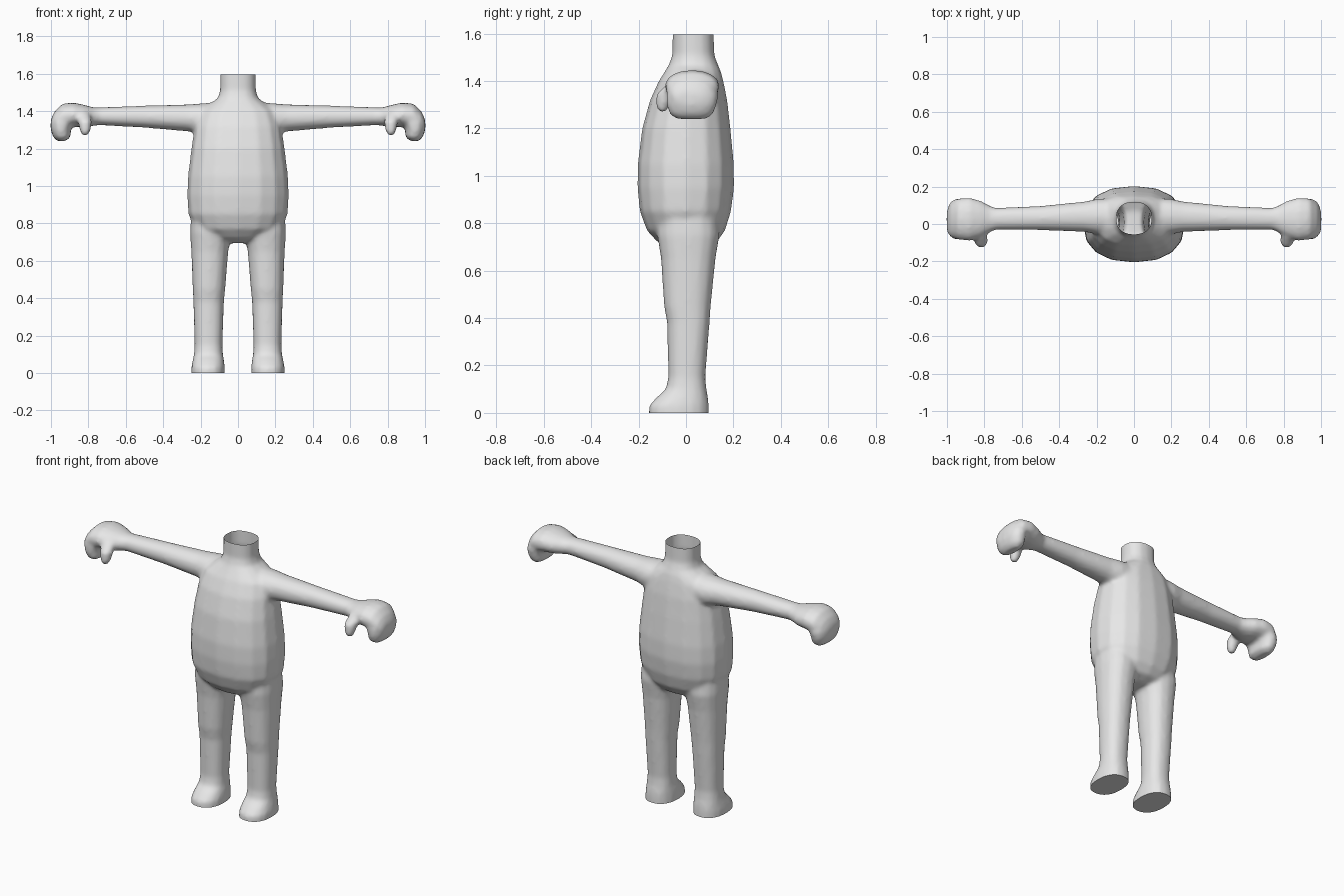
import bpy, bmesh, math
from mathutils import Vector

cube = bpy.data.objects.get("Cube")
if cube:
    bpy.data.objects.remove(cube, do_unlink=True)

grey = bpy.data.materials.new("plain grey")
grey.use_nodes = True
grey.diffuse_color = (0.8, 0.8, 0.8, 1)
grey.node_tree.nodes["Principled BSDF"].inputs["Base Color"].default_value = (0.8, 0.8, 0.8, 1)

SIDES = 16


def loft(bm, axis, stations, side=1, power=0.85):
    """Closed tube through rounded sections: (position, a min, a max, b min, b max)."""
    rings = []
    for t, a0, a1, b0, b1 in stations:
        ring = []
        for i in range(SIDES):
            ang = 2 * math.pi * i / SIDES
            c, s = math.cos(ang), math.sin(ang)
            a = (a0 + a1) / 2 + (a1 - a0) / 2 * math.copysign(abs(c) ** power, c)
            b = (b0 + b1) / 2 + (b1 - b0) / 2 * math.copysign(abs(s) ** power, s)
            x, y, z = (a, b, t) if axis == "z" else (t, a, b)
            ring.append(bm.verts.new((x * side, y, z)))
        rings.append(ring)
    faces = [bm.faces.new(rings[0]), bm.faces.new(rings[-1][::-1])]
    for low, high in zip(rings, rings[1:]):
        for i in range(SIDES):
            j = (i + 1) % SIDES
            faces.append(bm.faces.new((low[j], low[i], high[i], high[j])))
    bmesh.ops.recalc_face_normals(bm, faces=faces)


# Sections along z are (z, x min, x max, y min, y max)
torso = [(z, -w, w, y0, y1) for z, w, y0, y1 in (
    (0.695, 0.07, -0.06, 0.07), (0.72, 0.15, -0.12, 0.13),
    (0.77, 0.23, -0.165, 0.165), (0.85, 0.266, -0.195, 0.19),
    (0.95, 0.272, -0.205, 0.203), (1.05, 0.268, -0.204, 0.202),
    (1.2, 0.25, -0.185, 0.188), (1.32, 0.232, -0.152, 0.174),
    (1.40, 0.205, -0.115, 0.158), (1.44, 0.15, -0.09, 0.148),
    (1.47, 0.108, -0.072, 0.135), (1.51, 0.096, -0.058, 0.12),
    (1.65, 0.096, -0.056, 0.116))]
leg = [(-0.05, 0.07, 0.25, -0.157, 0.097), (0.03, 0.07, 0.25, -0.157, 0.097),
       (0.065, 0.074, 0.243, -0.125, 0.094), (0.1, 0.08, 0.236, -0.085, 0.087),
       (0.15, 0.083, 0.232, -0.075, 0.082), (0.38, 0.075, 0.239, -0.08, 0.1),
       (0.45, 0.068, 0.242, -0.093, 0.105), (0.65, 0.052, 0.25, -0.106, 0.125),
       (0.75, 0.035, 0.256, -0.122, 0.142), (0.87, 0.03, 0.25, -0.12, 0.13)]
# Sections along x are (x, y min, y max, z min, z max)
arm = [(0.08, -0.06, 0.14, 1.27, 1.45), (0.2, -0.055, 0.135, 1.275, 1.442),
       (0.26, -0.043, 0.121, 1.291, 1.437), (0.5, -0.033, 0.097, 1.312, 1.43),
       (0.74, -0.031, 0.086, 1.325, 1.421), (0.77, -0.045, 0.098, 1.322, 1.42),
       (0.82, -0.075, 0.125, 1.315, 1.434), (0.88, -0.09, 0.142, 1.315, 1.447),
       (0.94, -0.085, 0.138, 1.30, 1.44), (0.98, -0.07, 0.11, 1.29, 1.40),
       (1.0, -0.045, 0.075, 1.295, 1.36)]
curled_fingers = [(1.24, 0.925, 0.965, -0.04, 0.085), (1.26, 0.895, 0.988, -0.07, 0.115),
                  (1.30, 0.893, 1.002, -0.082, 0.13), (1.34, 0.88, 1.002, -0.085, 0.137),
                  (1.39, 0.87, 0.98, -0.07, 0.12)]
thumb = [(1.268, 0.805, 0.832, -0.116, -0.085), (1.295, 0.788, 0.846, -0.127, -0.068),
         (1.345, 0.78, 0.855, -0.126, -0.045), (1.39, 0.79, 0.87, -0.08, 0.0)]

bm = bmesh.new()
loft(bm, "z", torso)
for side in (1, -1):
    loft(bm, "z", leg, side)
    loft(bm, "x", arm, side, 0.95)
    loft(bm, "z", curled_fingers, side)
    loft(bm, "z", thumb, side, 1)

mesh = bpy.data.meshes.new("body")
bm.to_mesh(mesh)
bm.free()
body = bpy.data.objects.new("body", mesh)
bpy.context.collection.objects.link(body)
bpy.ops.object.select_all(action="DESELECT")
bpy.context.view_layer.objects.active = body
body.select_set(True)

# Fuse the limbs into one skin and soften the joins
fuse = body.modifiers.new("fuse", "REMESH")
fuse.mode = "VOXEL"
fuse.voxel_size = 0.011
soften = body.modifiers.new("soften", "SMOOTH")
soften.factor = 0.5
soften.iterations = 8
for name in ("fuse", "soften"):
    bpy.ops.object.modifier_apply(modifier=name)


def trim(bm, height, normal):
    """Cut away everything past a level plane and return the new rim edges."""
    cut = bmesh.ops.bisect_plane(
        bm, geom=bm.verts[:] + bm.edges[:] + bm.faces[:], dist=1e-5,
        plane_co=Vector((0, 0, height)), plane_no=Vector(normal), clear_outer=True)
    return [e for e in cut["geom_cut"] if isinstance(e, bmesh.types.BMEdge)]


# Flat soles and an open neck
bm = bmesh.new()
bm.from_mesh(body.data)
bmesh.ops.holes_fill(bm, edges=trim(bm, 0, (0, 0, -1)), sides=0)
trim(bm, 1.597, (0, 0, 1))
bm.to_mesh(body.data)
bm.free()

body.data.materials.clear()
body.data.materials.append(grey)
bpy.ops.object.shade_smooth_by_angle(angle=math.radians(40))
